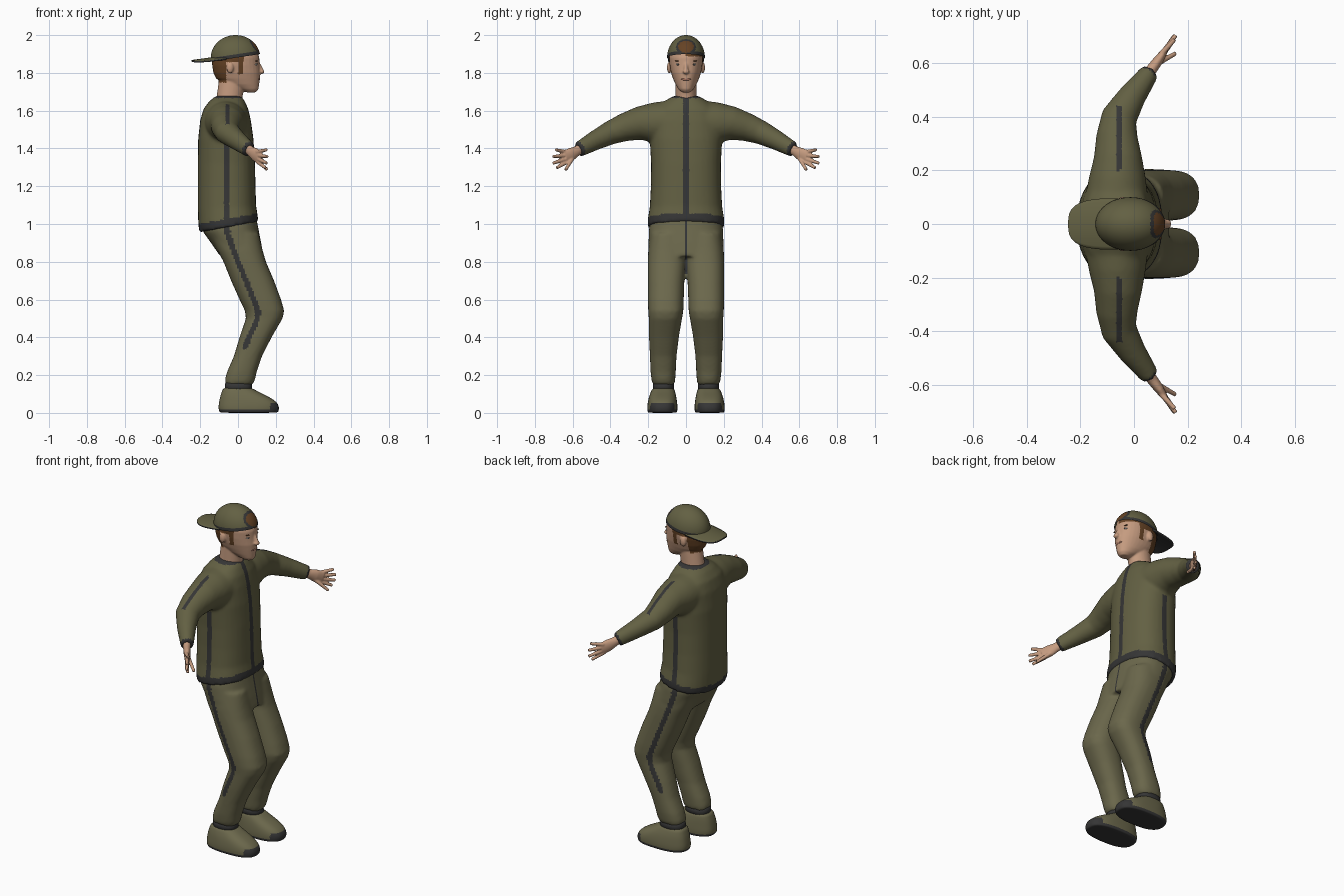
import bpy, bmesh, math
from mathutils import Vector, Matrix

if "Cube" in bpy.data.objects:
    bpy.data.objects.remove(bpy.data.objects["Cube"])


def mat(name, r, g, b):
    m = bpy.data.materials.new(name)
    m.diffuse_color = (r, g, b, 1)
    m.use_nodes = True
    m.node_tree.nodes["Principled BSDF"].inputs["Base Color"].default_value = m.diffuse_color
    return m


JACKET = mat("jacket olive", 0.125, 0.118, 0.056)
TROUSER = mat("trouser olive", 0.148, 0.138, 0.072)
DARK = mat("dark trim", 0.036, 0.036, 0.036)
SKIN = mat("skin", 0.56, 0.33, 0.215)
HAIR = mat("brown hair", 0.13, 0.055, 0.018)
LIP = mat("lip", 0.42, 0.19, 0.13)
WHITE = mat("eye white", 0.55, 0.52, 0.48)
IRIS = mat("iris", 0.06, 0.06, 0.06)


def skin_rings(bm, rings):
    """Bridge a list of point rings and close both ends."""
    vs = [[bm.verts.new(p) for p in r] for r in rings]
    n = len(vs[0])
    for a, b in zip(vs, vs[1:]):
        for i in range(n):
            bm.faces.new((a[i], a[(i + 1) % n], b[(i + 1) % n], b[i]))
    bm.faces.new(vs[0])
    bm.faces.new(vs[-1])


def loft(bm, rows, power=2.4, seg=32):
    """Level rings: (z, x0, x1, y0, y1, optional tilt along x)."""
    rings = []
    for row in rows:
        z, x0, x1, y0, y1 = row[:5]
        tilt = row[5] if len(row) > 5 else 0
        ring = []
        for i in range(seg):
            t = 2 * math.pi * i / seg
            c, s = math.cos(t), math.sin(t)
            x = (x0 + x1) / 2 + (x1 - x0) / 2 * math.copysign(abs(c) ** (2 / power), c)
            y = (y0 + y1) / 2 + (y1 - y0) / 2 * math.copysign(abs(s) ** (2 / power), s)
            ring.append((x, y, z + tilt * x))
        rings.append(ring)
    skin_rings(bm, rings)


def tube(bm, pts, side=1, seg=20):
    """Path of (x, y, z, horizontal radius, vertical radius); side mirrors y."""
    cs = [Vector((p[0], p[1] * side, p[2])) for p in pts]
    rings = []
    for i, p in enumerate(pts):
        t = (cs[min(i + 1, len(cs) - 1)] - cs[max(i - 1, 0)]).normalized()
        u = t.cross(Vector((0, 0, 1))).normalized()
        v = u.cross(t)
        rings.append([cs[i] + u * p[3] * math.cos(a) + v * p[4] * math.sin(a)
                      for a in (2 * math.pi * k / seg for k in range(seg))])
    skin_rings(bm, rings)


def ball(bm, c, r, u=20, v=12):
    m = Matrix.Translation(c) @ Matrix.Diagonal((*r, 1))
    bmesh.ops.create_uvsphere(bm, u_segments=u, v_segments=v, radius=1, matrix=m)


def finish(name, bm, mats, rule=None, voxel=0, smooth=6, subsurf=0):
    """Make the object, bake its modifiers, then colour faces by rule."""
    bmesh.ops.recalc_face_normals(bm, faces=bm.faces)
    me = bpy.data.meshes.new(name)
    bm.to_mesh(me)
    bm.free()
    ob = bpy.data.objects.new(name, me)
    bpy.context.collection.objects.link(ob)
    if voxel:
        r = ob.modifiers.new("fuse", 'REMESH')
        r.mode, r.voxel_size = 'VOXEL', voxel
        s = ob.modifiers.new("soften", 'SMOOTH')
        s.factor, s.iterations = 0.5, smooth
    if subsurf:
        ob.modifiers.new("round", 'SUBSURF').levels = subsurf
    if voxel or subsurf:
        ev = ob.evaluated_get(bpy.context.evaluated_depsgraph_get())
        new = bpy.data.meshes.new_from_object(ev)
        ob.modifiers.clear()
        ob.data = new
    ob.data.materials.clear()
    for m in mats:
        ob.data.materials.append(m)
    for p in ob.data.polygons:
        p.use_smooth = True
        p.material_index = int(rule(p.center, p.normal)) if rule else 0
    return ob


# Jacket: torso and sleeves fused
bm = bmesh.new()
loft(bm, [(z, a, b, -w, w, t) for z, a, b, w, t in (
    (0.993, -0.205, 0.108, 0.203, 0.18), (1.03, -0.21, 0.104, 0.203, 0.15),
    (1.09, -0.213, 0.096, 0.192, 0.05), (1.2, -0.213, 0.093, 0.186, 0),
    (1.32, -0.213, 0.09, 0.185, 0), (1.45, -0.211, 0.082, 0.192, 0),
    (1.55, -0.2, 0.068, 0.19, 0), (1.61, -0.182, 0.054, 0.165, 0),
    (1.65, -0.152, 0.036, 0.115, 0), (1.678, -0.118, 0.018, 0.066, 0))])
for s in (1, -1):
    tube(bm, [(-0.065, 0.08, 1.54, 0.12, 0.115), (-0.062, 0.17, 1.535, 0.107, 0.108),
              (-0.06, 0.25, 1.533, 0.09, 0.088), (-0.064, 0.33, 1.51, 0.077, 0.074),
              (-0.055, 0.40, 1.483, 0.067, 0.063), (-0.005, 0.48, 1.443, 0.052, 0.052),
              (0.06, 0.568, 1.394, 0.036, 0.041)], s, 28)
CUFF, ARM = Vector((0.06, 0.568, 1.394)), Vector((0.54, 0.73, -0.41))


def jacket_rule(c, n):
    ay = abs(c.y)
    if c.z < 1.037 + 0.18 * c.x or c.z > 1.667:
        return 1
    if ay > 0.45 and (Vector((c.x, ay, c.z)) - CUFF).dot(ARM) > -0.014:
        return 1
    if ay < 0.017 and n.x > 0.3:
        return 1
    if abs(c.x + 0.062) < 0.013 and ay < 0.25 and c.z < 1.42 and abs(n.y) > 0.6:
        return 1
    return 0.2 < ay < 0.44 and n.z > 0.6 and abs(c.x + 0.055) < 0.013


finish("jacket", bm, [JACKET, DARK], jacket_rule, voxel=0.01)

# Trousers: hips and bent legs fused
bm = bmesh.new()
loft(bm, [(1.05, -0.185, 0.092, -0.18, 0.18, 0.18), (0.98, -0.187, 0.105, -0.196, 0.196, 0.1),
          (0.9, -0.143, 0.123, -0.199, 0.199), (0.83, -0.095, 0.135, -0.195, 0.195)])
LEG = [(0.95, -0.15, 0.11, 0.0, 0.19), (0.86, -0.108, 0.131, -0.004, 0.2),
       (0.8, -0.077, 0.148, 0.0, 0.202), (0.7, -0.037, 0.191, 0.008, 0.202),
       (0.6, 0.008, 0.228, 0.012, 0.202), (0.54, 0.037, 0.245, 0.014, 0.2),
       (0.5, 0.042, 0.236, 0.021, 0.197), (0.4, 0.008, 0.178, 0.038, 0.196),
       (0.3, -0.022, 0.127, 0.05, 0.191), (0.22, -0.057, 0.1, 0.054, 0.188),
       (0.175, -0.07, 0.09, 0.057, 0.183), (0.15, -0.068, 0.078, 0.061, 0.176)]
for s in (1, -1):
    loft(bm, [(z, a, b, c * s, d * s) for z, a, b, c, d in LEG])


def seam_x(z):
    for p, q in zip(LEG, LEG[1:]):
        if q[0] <= z <= p[0]:
            k = (z - q[0]) / (p[0] - q[0])
            return (k * (p[1] + p[2]) + (1 - k) * (q[1] + q[2])) / 2 - 0.035
    return -0.055


def trouser_rule(c, n):
    if abs(c.y) < 0.008 and c.z > 0.74 and n.x > 0:
        return 1
    return c.z > 0.34 and n.y * c.y > 0 and abs(n.y) > 0.6 and abs(c.x - seam_x(c.z)) < 0.015


finish("trousers", bm, [TROUSER, DARK], trouser_rule, voxel=0.01)

# Shoes, socks and hands
for s, side in ((1, "left"), (-1, "right")):
    bm = bmesh.new()
    loft(bm, [(z, a, b, c * s, d * s) for z, a, b, c, d in (
        (0, -0.09, 0.205, 0.052, 0.198), (0.004, -0.1, 0.214, 0.046, 0.204),
        (0.03, -0.105, 0.22, 0.044, 0.206), (0.06, -0.1, 0.206, 0.047, 0.202),
        (0.09, -0.094, 0.155, 0.052, 0.195), (0.115, -0.085, 0.1, 0.058, 0.185),
        (0.138, -0.077, 0.068, 0.066, 0.174))], 2.6)
    finish(side + " shoe", bm, [TROUSER, DARK],
           lambda c, n: c.z < 0.02 or (c.x > 0.17 and c.z < 0.055), subsurf=2)
    bm = bmesh.new()
    loft(bm, [(0.11, -0.072, 0.075, 0.064 * s, 0.176 * s), (0.17, -0.066, 0.072, 0.064 * s, 0.174 * s)])
    finish(side + " sock", bm, [DARK])

    bm = bmesh.new()
    tube(bm, [(0.035, 0.535, 1.412, 0.022, 0.026), (0.066, 0.578, 1.386, 0.021, 0.027),
              (0.09, 0.61, 1.368, 0.019, 0.036), (0.112, 0.642, 1.352, 0.013, 0.036)], s)
    for base, tip in (((0.102, 0.635, 1.381), (0.152, 0.69, 1.393)),
                      ((0.105, 0.635, 1.363), (0.156, 0.705, 1.357)),
                      ((0.105, 0.632, 1.345), (0.153, 0.705, 1.322)),
                      ((0.103, 0.628, 1.33), (0.146, 0.685, 1.297)),
                      ((0.078, 0.594, 1.358), (0.155, 0.637, 1.287))):
        tube(bm, [(*base, 0.0115, 0.0115), (*tip, 0.0085, 0.0085)], s, 12)
    finish(side + " hand", bm, [SKIN], voxel=0.004, smooth=4)

# Head, neck, nose and ears fused, hair coloured by region
bm = bmesh.new()
loft(bm, [(z, a, b, -w, w) for z, a, b, w in (
    (1.697, 0.045, 0.094, 0.022), (1.713, 0.0, 0.108, 0.039), (1.74, -0.07, 0.112, 0.056),
    (1.77, -0.115, 0.116, 0.069), (1.8, -0.13, 0.118, 0.079), (1.84, -0.137, 0.114, 0.087),
    (1.88, -0.137, 0.113, 0.091), (1.92, -0.12, 0.1, 0.085), (1.96, -0.08, 0.06, 0.058))], 2.1)
loft(bm, [(1.62, -0.125, 0.02, -0.062, 0.062), (1.68, -0.112, 0.025, -0.056, 0.056),
          (1.77, -0.1, 0.04, -0.056, 0.056)], 2)
tube(bm, [(0.106, 0, 1.856, 0.008, 0.008), (0.128, 0, 1.806, 0.012, 0.012)])
ball(bm, (0.125, 0, 1.806), (0.015, 0.018, 0.012))
for s in (1, -1):
    ball(bm, (-0.042, 0.089 * s, 1.828), (0.019, 0.012, 0.03))


def hair_rule(c, n):
    if c.z > 1.857 and c.x < 0.03 or c.z > 1.888 and c.y > 0:
        return 1
    return (c.x < -0.062 and c.z > 1.75) or (0.0 < c.x < 0.026 and c.z > 1.795 and abs(c.y) > 0.05)


finish("head", bm, [SKIN, HAIR], hair_rule, voxel=0.005, smooth=4)

# Face details
bm = bmesh.new()
ball(bm, (0.109, 0, 1.766), (0.008, 0.026, 0.007))
finish("lips", bm, [LIP])
for s, side in ((1, "left"), (-1, "right")):
    for part, m, c, r in (("eye", WHITE, (0.094, 0.04, 1.845), (0.008, 0.014, 0.006)),
                          ("iris", IRIS, (0.0995, 0.04, 1.845), (0.004, 0.005, 0.005)),
                          ("eyebrow", HAIR, (0.096, 0.041, 1.863), (0.007, 0.018, 0.003))):
        bm = bmesh.new()
        ball(bm, (c[0], c[1] * s, c[2]), r)
        finish(side + " " + part, bm, [m])

# Cap dome worn backwards, with rim trim and a front opening
bm = bmesh.new()
ball(bm, (-0.013, 0, 1.88), (0.131, 0.1, 0.12), 96, 64)
for lift, cut in ((0, True), (0.018, False)):
    bmesh.ops.bisect_plane(bm, geom=bm.verts[:] + bm.edges[:] + bm.faces[:],
                           plane_co=(0, 0, 1.882 + lift), plane_no=(-0.15, 0, 1), clear_inner=cut)


def cap_rule(c, n):
    d = (c.y / 0.042) ** 2 + ((c.z - 1.938) / 0.032) ** 2
    if c.x > 0 and d < 1.6:
        return 2 if d < 1 else 1
    return c.z < 1.9 + 0.15 * c.x


finish("cap", bm, [JACKET, DARK, HAIR], cap_rule)

# Cap visor: arched plate with a dark underside
bm = bmesh.new()
rows = []
for i in range(17):
    v = math.sin(math.pi / 2 * i / 16) * 0.9995
    w = 0.096 * (1 - v ** 3) ** (1 / 3)
    rows.append([(-0.06 - 0.186 * v, w * k / 8, 1.894 - 0.026 * v - 0.016 * (w * k / 8 / 0.096) ** 2)
                 for k in range(-8, 9)])
for lower in (0, 0.008):
    g = [[bm.verts.new((x, y, z - lower)) for x, y, z in r] for r in rows]
    for a, b in zip(g, g[1:]):
        for k in range(16):
            bm.faces.new((a[k], a[k + 1], b[k + 1], b[k]))
bmesh.ops.holes_fill(bm, edges=[])
top, low = bm.verts[:289], bm.verts[289:]
edge = [k * 17 for k in range(16, -1, -1)] + list(range(1, 16)) + [k * 17 + 16 for k in range(17)] + \
       [16 * 17 + k for k in range(15, 0, -1)]
for p, q in zip(edge, edge[1:] + edge[:1]):
    bm.faces.new((top[p], top[q], low[q], low[p]))
finish("visor", bm, [JACKET, DARK], lambda c, n: n.z < 0.1)
